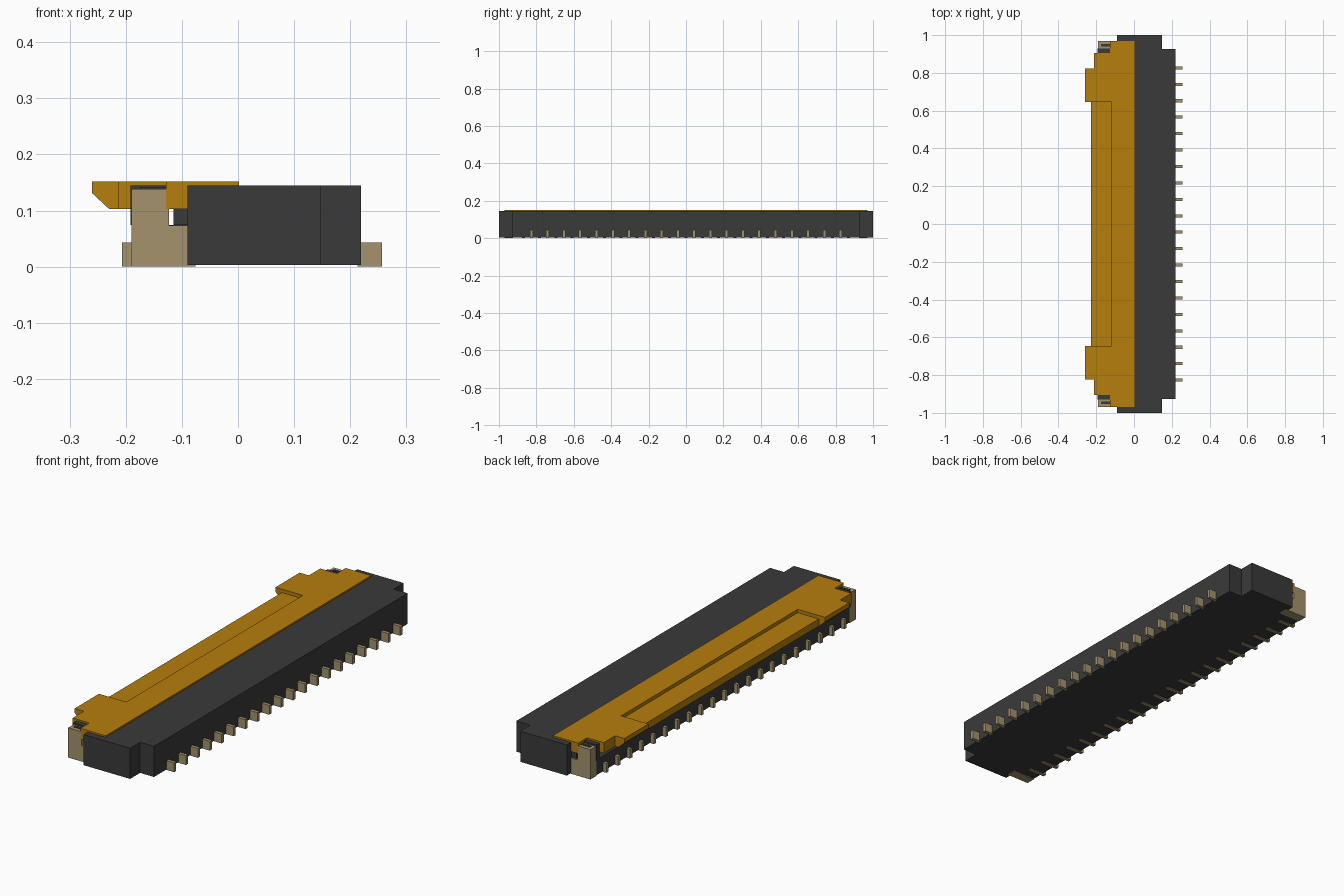
import bpy
import bmesh

cube = bpy.data.objects.get("Cube")
if cube:
    bpy.data.objects.remove(cube, do_unlink=True)


def material(name, rgb):
    m = bpy.data.materials.new(name)
    m.use_nodes = True
    m.diffuse_color = (*rgb, 1)
    m.node_tree.nodes["Principled BSDF"].inputs["Base Color"].default_value = (*rgb, 1)
    return m


DARK = material("charcoal plastic", (0.042, 0.042, 0.042))
AMBER = material("amber plastic", (0.47, 0.21, 0.004))
TAN = material("tan metal", (0.37, 0.29, 0.15))


def finish(name, bm, mat):
    bmesh.ops.recalc_face_normals(bm, faces=bm.faces)
    me = bpy.data.meshes.new(name)
    bm.to_mesh(me)
    bm.free()
    me.materials.append(mat)
    ob = bpy.data.objects.new(name, me)
    bpy.context.collection.objects.link(ob)
    return ob


def extrude(bm, points, offset):
    face = bm.faces.new([bm.verts.new(p) for p in points])
    new = bmesh.ops.extrude_face_region(bm, geom=[face])["geom"]
    bmesh.ops.translate(bm, vec=offset, verts=[v for v in new if isinstance(v, bmesh.types.BMVert)])


def plan_prism(name, half, z0, z1, mat):
    """Extrude a plan outline, given for +y and mirrored to -y, upward."""
    outline = half + [(x, -y) for x, y in reversed(half)]
    bm = bmesh.new()
    extrude(bm, [(x, y, z0) for x, y in outline], (0, 0, z1 - z0))
    return finish(name, bm, mat)


def side_prism(name, profile, y0, y1, mat):
    """Extrude an x-z profile along y."""
    bm = bmesh.new()
    extrude(bm, [(x, y0, z) for x, z in profile], (0, y1 - y0, 0))
    return finish(name, bm, mat)


def rect(x0, x1, z0, z1):
    return [(x0, z0), (x1, z0), (x1, z1), (x0, z1)]


def pin_row(name, count, pitch, x0, x1, height):
    bm = bmesh.new()
    for i in range(count):
        y = (i - (count - 1) / 2) * pitch
        extrude(bm, [(x, y - 0.008, z) for x, z in rect(x0, x1, 0, height)], (0, 0.016, 0))
    return finish(name, bm, TAN)


# Housing with stepped ends, and the low shelf under the latch
plan_prism("housing", [(-0.09, 1), (0.148, 1), (0.148, 0.927), (0.219, 0.927)], 0.003, 0.145, DARK)
side_prism("front_shelf", rect(-0.19, -0.09, 0.003, 0.074), -0.925, 0.925, DARK)
side_prism("shelf_ridge", rect(-0.115, -0.09, 0.074, 0.104), -0.965, 0.965, DARK)

# Flip latch: lower plate, rear strip, raised rim and recessed middle
plan_prism("latch_plate", [(-0.228, 0.645), (-0.213, 0.645), (-0.213, 0.905),
                           (-0.128, 0.905), (-0.128, 0.97), (-0.09, 0.97)], 0.103, 0.136, AMBER)
plan_prism("latch_top", [(-0.12, 0.645), (-0.213, 0.645), (-0.213, 0.905),
                         (-0.128, 0.905), (-0.128, 0.97), (0.002, 0.97)], 0.136, 0.152, AMBER)

# Chamfered finger tabs, corner posts and solder clips at both ends
tab = [(-0.26, 0.152), (-0.26, 0.131), (-0.23, 0.103), (-0.213, 0.103), (-0.213, 0.152)]
clip = [(-0.19, 0), (-0.076, 0), (-0.076, 0.073), (-0.123, 0.073),
        (-0.123, 0.138), (-0.19, 0.138)]
for side, s in (("left", 1), ("right", -1)):
    side_prism("tab_" + side, tab, s * 0.645, s * 0.822, AMBER)
    side_prism("post_" + side, rect(-0.192, -0.128, 0.074, 0.145), s * 0.906, s * 0.93, DARK)
    side_prism("clip_" + side, clip, s * 0.925, s * 0.97, TAN)
    side_prism("clip_slot_" + side, rect(-0.175, -0.124, 0.138, 0.141), s * 0.94, s * 0.952, DARK)

# Staggered rows of contacts
pin_row("rear_pins", 20, 0.087, 0.213, 0.257, 0.043)
pin_row("front_pins", 21, 0.087, -0.207, -0.12, 0.043)
